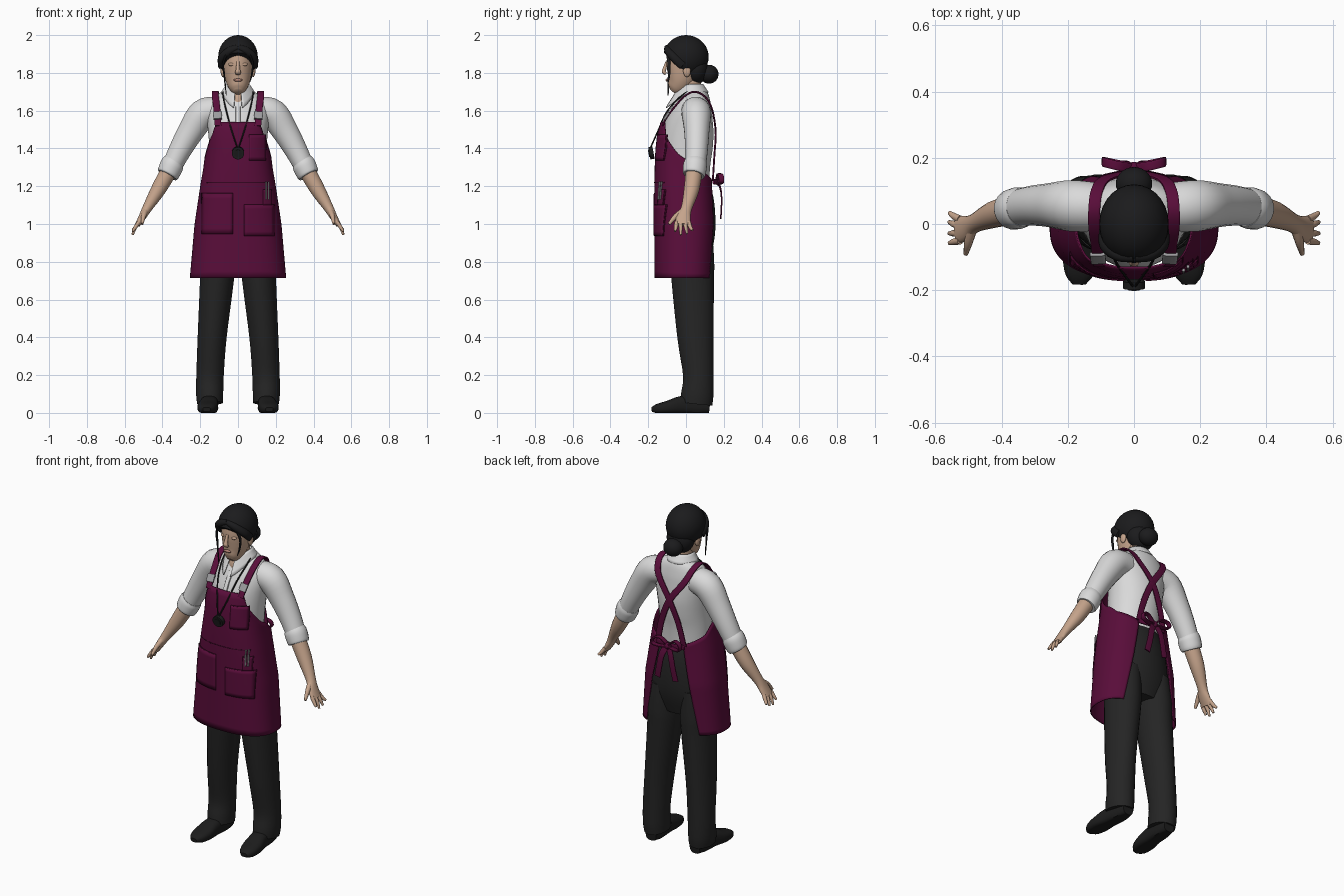
import bpy, bmesh, math
from mathutils import Vector

cube = bpy.data.objects.get("Cube")
if cube:
    bpy.data.objects.remove(cube)


def material(name, *rgb):
    m = bpy.data.materials.new(name)
    m.use_nodes = True
    m.diffuse_color = (*rgb, 1)
    m.node_tree.nodes["Principled BSDF"].inputs["Base Color"].default_value = (*rgb, 1)
    return m


SKIN = material("skin", .56, .37, .26)
SHIRT = material("white_cloth", .7, .7, .7)
APRON = material("maroon_cloth", .1, .004, .042)
SEAM = material("dark_maroon", .04, .002, .017)
PANTS = material("charcoal_cloth", .018, .018, .018)
SHOE = material("black_leather", .012, .012, .012)
HAIR = material("black_hair", .011, .011, .012)
METAL = material("grey_metal", .33, .33, .34)
LIPS = material("lips", .42, .22, .17)
made = []


def finish(name, bm, mat):
    bmesh.ops.recalc_face_normals(bm, faces=bm.faces)
    me = bpy.data.meshes.new(name)
    bm.to_mesh(me)
    bm.free()
    me.materials.append(mat)
    ob = bpy.data.objects.new(name, me)
    bpy.context.collection.objects.link(ob)
    made.append(ob)
    return ob


def smooth_path(pts, steps):
    """Catmull-Rom interpolation of tuples."""
    out = []
    for i in range(len(pts) - 1):
        p0, p1, p2, p3 = (pts[min(max(i + k, 0), len(pts) - 1)] for k in (-1, 0, 1, 2))
        for s in range(steps):
            t = s / steps
            out.append([b + .5 * t * (c - a + t * (2*a - 5*b + 4*c - d + t * (3*(b - c) + d - a)))
                        for a, b, c, d in zip(p0, p1, p2, p3)])
    return out + [list(pts[-1])]


def power(v, p):
    return math.copysign(abs(v) ** p, v)


def tube(name, pts, mat, sx=1, ref=(0, 1, 0), p=1, sides=20, steps=4, floor=None):
    """Loft of (x, y, z, half width, half depth along ref) along a path."""
    path = smooth_path(pts, steps)
    pos = [Vector(q[:3]) for q in path]
    bm, rings = bmesh.new(), []
    for i, q in enumerate(path):
        t = (pos[min(i + 1, len(pos) - 1)] - pos[max(i - 1, 0)]).normalized()
        u = Vector(ref)
        u = (u - t * u.dot(t)).normalized()
        v = t.cross(u)
        ring = []
        for k in range(sides):
            a = math.tau * (k + .5) / sides
            c = pos[i] + v * q[3] * power(math.cos(a), p) + u * q[4] * power(math.sin(a), p)
            if floor is not None:
                c.z = max(c.z, floor)
            ring.append(bm.verts.new((c.x * sx, c.y, c.z)))
        rings.append(ring)
    for a, b in zip(rings, rings[1:]):
        for k in range(sides):
            bm.faces.new((a[k], a[k - 1], b[k - 1], b[k]))
    bm.faces.new(rings[0])
    bm.faces.new(rings[-1])
    return finish(name, bm, mat)


def cord(name, pts, r, mat, sx=1, b=None, **kw):
    return tube(name, [(*q, r, b or r) for q in pts], mat, sx, **kw)


def column(name, rings, mat, sx=1, **kw):
    """Upright loft of (z, x, y, half width, half depth)."""
    return tube(name, [(x, y, z, a, b) for z, x, y, a, b in rings], mat, sx, sides=28, **kw)


def sheet(name, f, nu, nv, mat, thick):
    bm = bmesh.new()
    g = [[bm.verts.new(f(i / nu, j / nv)) for j in range(nv + 1)] for i in range(nu + 1)]
    for i in range(nu):
        for j in range(nv):
            bm.faces.new((g[i][j], g[i + 1][j], g[i + 1][j + 1], g[i][j + 1]))
    ob = finish(name, bm, mat)
    m = ob.modifiers.new("thickness", 'SOLIDIFY')
    m.thickness, m.offset = thick, 0
    return ob


def ball(name, loc, size, mat, cut=None):
    bm = bmesh.new()
    bmesh.ops.create_uvsphere(bm, u_segments=28, v_segments=18, radius=1)
    for v in bm.verts:
        v.co = Vector(c + s * k for c, s, k in zip(loc, size, v.co))
    if cut:
        bmesh.ops.bisect_plane(bm, geom=bm.verts[:] + bm.edges[:] + bm.faces[:],
                               plane_co=cut[0], plane_no=cut[1], clear_inner=True)
        bmesh.ops.holes_fill(bm, edges=[e for e in bm.edges if e.is_boundary])
    return finish(name, bm, mat)


def interp(table, x):
    for a, b in zip(table, table[1:]):
        if x <= b[0]:
            t = max(0, (x - a[0]) / (b[0] - a[0]))
            return [m + t * (n - m) for m, n in zip(a[1:], b[1:])]
    return table[-1][1:]


# Head, face and neck
column("head", [(1.70, 0, -.07, .022, .02), (1.715, 0, -.058, .042, .045), (1.75, 0, -.035, .062, .068),
                (1.8, 0, -.015, .075, .09), (1.86, 0, -.003, .081, .1), (1.92, 0, 0, .077, .092),
                (1.97, 0, 0, .045, .05)], SKIN)
column("neck", [(1.6, 0, -.005, .04, .045), (1.65, 0, .0, .048, .056), (1.7, 0, .025, .05, .055),
                (1.79, 0, .02, .052, .056)], SKIN)
tube("nose", [(0, -.102, 1.86, .008, .006), (0, -.114, 1.82, .011, .01), (0, -.118, 1.805, .015, .01),
              (0, -.106, 1.795, .013, .008)], SKIN)
ball("lips", (0, -.1, 1.762), (.024, .008, .008), LIPS)
for side, sx in (("left", 1), ("right", -1)):
    ball(side + "_ear", (.08 * sx, .005, 1.81), (.012, .02, .032), SKIN)
    ball(side + "_eyelid", (.033 * sx, -.088, 1.845), (.018, .011, .009), SKIN)

# Hair: cap cut along the hairline, nape, bun and swept strands
ball("hair_cap", (0, 0, 1.885), (.105, .12, .115), HAIR, ((0, -.11, 1.9), (0, .17, .19)))
ball("hair_nape", (0, .052, 1.82), (.08, .066, .08), HAIR)
ball("hair_bun", (0, .122, 1.793), (.055, .05, .05), HAIR)
for side, sx in (("left", 1), ("right", -1)):
    tube(side + "_fringe", [(.0, -.095, 1.935, .015, .02), (.045, -.093, 1.915, .022, .02),
                            (.083, -.06, 1.88, .022, .025), (.093, -.015, 1.84, .012, .025)], HAIR, sx)
    low = 1.75 if sx > 0 else 1.68
    tube(side + "_loose_strand", [(.055, -.1, 1.91, .008, .008), (.078, -.09, 1.85, .006, .009),
                                  (.073, -.09, 1.79, .005, .007), (.062, -.095, low, .002, .003)],
         HAIR, sx, sides=8)

# Shirt body and collar
column("shirt_body", [(1.15, 0, 0, .15, .12), (1.3, 0, 0, .15, .128), (1.4, 0, .003, .152, .138),
                      (1.5, 0, .015, .16, .133), (1.58, 0, .03, .17, .113), (1.63, 0, .04, .16, .097),
                      (1.67, 0, .045, .135, .08), (1.7, 0, .042, .085, .065), (1.72, 0, .04, .058, .055)], SHIRT)


def collar(u, v):
    a = .25 + u * (math.tau - .5)
    front = max(0, math.cos(a)) ** 2
    r = .058 + v * .03
    return (r * math.sin(a), .03 - (r + .035 * v * front + .02 * front) * math.cos(a),
            1.74 - .03 * front - v * (.045 + .055 * front))


sheet("shirt_collar", collar, 40, 4, SHIRT, .006)
cord("shirt_placket", [(0, -.06, 1.63), (0, -.098, 1.58), (0, -.124, 1.53)], .012, SHIRT, b=.006, p=.4)

# Arms and hands
for side, sx in (("left", 1), ("right", -1)):
    tube(side + "_sleeve", [(.11, .05, 1.6, .075, .075), (.185, .055, 1.582, .08, .078),
                            (.25, .057, 1.49, .07, .067), (.31, .055, 1.385, .06, .06),
                            (.36, .047, 1.285, .052, .055)], SHIRT, sx)
    tube(side + "_cuff", [(.338, .05, 1.33, .057, .058), (.35, .048, 1.31, .063, .063),
                          (.368, .044, 1.27, .06, .061), (.374, .042, 1.258, .054, .055)], SHIRT, sx)
    tube(side + "_forearm", [(.355, .045, 1.3, .045, .045), (.42, .03, 1.185, .04, .041),
                             (.48, .003, 1.085, .026, .029), (.505, -.012, 1.04, .02, .038),
                             (.532, -.018, .995, .014, .041)], SKIN, sx)
    for name, y0, y1, z1 in (("index", -.05, -.058, .962), ("middle", -.028, -.028, .942),
                             ("ring", -.006, .006, .948), ("little", .014, .035, .968)):
        tube(f"{side}_{name}_finger", [(.525, y0, 1.01, .011, .012), (.545, (y0 + y1) / 2, .98, .01, .01),
                                       (.558, y1, z1, .006, .006)], SKIN, sx, sides=10)
    tube(side + "_thumb", [(.488, -.012, 1.075, .016, .014), (.5, -.055, 1.04, .013, .014),
                           (.508, -.09, 1.0, .007, .008)], SKIN, sx, sides=10)

# Trousers and shoes
column("trouser_hips", [(1.22, 0, 0, .15, .118), (1.12, 0, .018, .17, .13), (1.0, 0, .025, .188, .132),
                        (.9, 0, .028, .19, .12), (.8, 0, .03, .15, .09)], PANTS)
for side, sx in (("left", 1), ("right", -1)):
    column(side + "_trouser_leg", [(.95, .1, .03, .085, .11), (.8, .108, .035, .092, .115),
                                   (.7, .112, .036, .09, .113), (.4, .137, .05, .077, .096),
                                   (.2, .148, .065, .073, .081), (.1, .15, .06, .072, .086),
                                   (.05, .148, .055, .068, .085)], PANTS, sx)
    tube(side + "_shoe", [(.145, .125, .035, .034, .036), (.147, .07, .04, .042, .05),
                          (.153, -.02, .042, .048, .048), (.16, -.09, .03, .055, .036),
                          (.165, -.15, .022, .044, .026), (.166, -.182, .018, .02, .012)],
         SHOE, sx, ref=(0, 0, 1), p=.75, floor=0)

# Apron: wrapped sheet, open at the back, with a raised bib
ROWS = [(.715, .252, -.165, .15), (1.0, .227, -.165, .158), (1.2, .197, -.165, .142),
        (1.3, .18, -.163, .137), (1.4, .168, -.158, .15), (1.47, .17, -.15, .15), (1.54, .172, -.132, .15)]
TOP = [(0, 1.54), (.22, 1.54), (.3, 1.47), (.5, 1.37), (.7, 1.29), (1, 1.235)]
ROUND = .8


def apron_at(a, z, off=0):
    rx, front, back = interp(ROWS, z)
    mid, ry = (front + back) / 2, (back - front) / 2
    return Vector(((rx + off) * power(math.sin(a), ROUND), mid - (ry + off) * power(math.cos(a), ROUND), z))


def apron_front(x, z, off):
    rx = interp(ROWS, z)[0] + off
    return apron_at(math.asin(power(x / rx, 1 / ROUND)), z, off)


def apron(u, v):
    s = 2 * u - 1
    z = .715 + v * (interp(TOP, abs(s))[0] - .715)
    return apron_at(s * (math.pi - interp([(.715, .68), (1.25, .3)], z)[0]), z)


sheet("apron", apron, 80, 24, APRON, .006)


def patch(name, x0, x1, z0, z1, mat, off):
    sheet(name, lambda u, v: apron_front(x0 + u * (x1 - x0), z0 + v * (z1 - z0), off), 10, 8, mat, .004)


for name, x0, x1, z0, z1 in (("chest_pocket", .06, .145, 1.34, 1.47), ("right_pocket", -.19, -.03, .95, 1.16),
                             ("left_pocket", .035, .19, .94, 1.1), ("pen_pocket", .135, .175, 1.1, 1.18)):
    patch(name + "_seam", x0 - .003, x1 + .003, z0 - .003, z1 + .003, SEAM, .003)
    patch(name, x0, x1, z0, z1, APRON, .006)
patch("waist_seam", -.165, .165, 1.218, 1.222, SEAM, .003)
for x in (.15, .163):
    cord("pen", [apron_front(x, z, .011) for z in (1.13, 1.18, 1.225)], .005, METAL, sides=8)

# Crossed straps, buckles and the bow at the back
for side, sx in (("left", 1), ("right", -1)):
    cord(side + "_strap", [(.105, -.125, 1.52), (.108, -.105, 1.56), (.113, -.06, 1.62), (.12, -.01, 1.675),
                           (.12, .045, 1.7), (.112, .1, 1.675), (.085, .137, 1.61), (0, .157, 1.49),
                           (-.055, .15, 1.36), (-.085, .142, 1.23)], .005, APRON, sx,
         b=.018, ref=(1, 0, 0), p=.4, sides=12)
    cord(side + "_buckle", [(.107, -.115, 1.555), (.11, -.09, 1.592)], .008, METAL, sx,
         b=.023, ref=(1, 0, 0), p=.4, sides=12)
    cord(side + "_bow_loop", [(.0, .168, 1.225), (.045, .175, 1.262), (.085, .185, 1.255),
                              (.09, .188, 1.225), (.05, .18, 1.215), (0, .17, 1.22)], .005, APRON, sx,
         b=.014, p=.4, sides=12)
    cord(side + "_bow_tail", [(.005, .17, 1.225), (.03, .186, 1.17), (.045, .188, 1.1), (.06, .184, 1.03)],
         .018, APRON, sx, b=.004, p=.4, sides=12)
    cord(side + "_waist_tie", [(.09, .146, 1.225), (.045, .156, 1.223), (0, .165, 1.222)], .014, APRON, sx,
         b=.005, p=.4, sides=12)
ball("bow_knot", (0, .172, 1.222), (.02, .016, .02), APRON)

# Neck cord with round pendant
for side, sx in (("left", 1), ("right", -1)):
    cord(side + "_neck_cord", [(.06, .06, 1.715), (.08, -.01, 1.69), (.062, -.098, 1.6),
                               (.035, -.145, 1.5), (.004, -.187, 1.405)], .004, SHOE, sx, sides=8)
cord("pendant_disc", [(0, -.172, 1.378), (0, -.194, 1.374)], .033, SHOE, ref=(0, 0, 1), sides=28)
cord("pendant_face", [(0, -.193, 1.374), (0, -.198, 1.373)], .02, HAIR, ref=(0, 0, 1), sides=28)

# Smooth shading with crisp edges
bpy.ops.object.select_all(action='DESELECT')
for ob in made:
    ob.select_set(True)
bpy.context.view_layer.objects.active = made[0]
bpy.ops.object.shade_smooth_by_angle(angle=math.radians(40))
